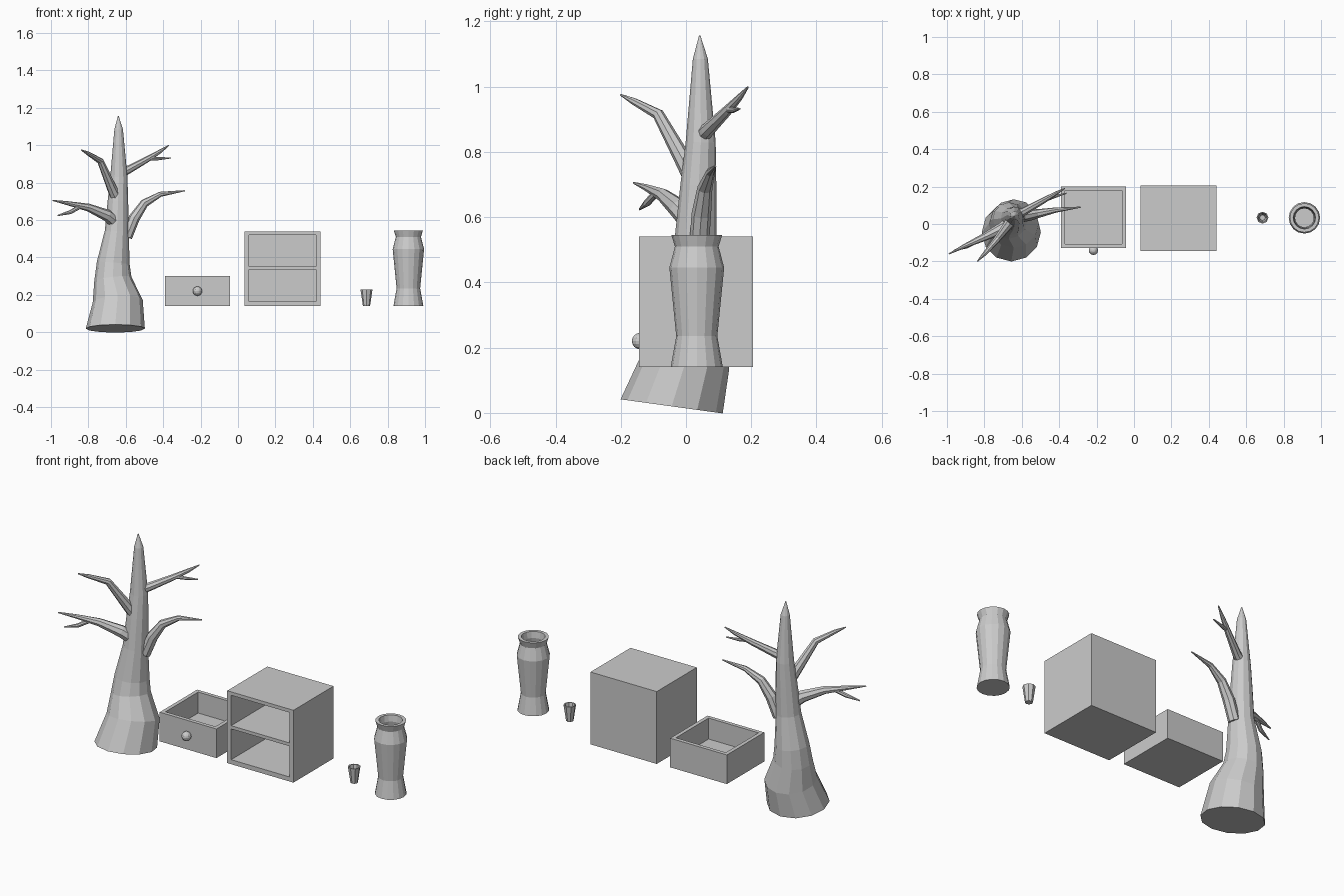
import bpy, bmesh, math
from mathutils import Vector

if "Cube" in bpy.data.objects:
    bpy.data.objects.remove(bpy.data.objects["Cube"])


def finish(name, bm):
    bmesh.ops.recalc_face_normals(bm, faces=bm.faces)
    me = bpy.data.meshes.new(name)
    bm.to_mesh(me)
    bm.free()
    ob = bpy.data.objects.new(name, me)
    bpy.context.collection.objects.link(ob)
    return ob


def tube(name, path, sides, start_normal=None):
    """Skin rings along (x, y, z, radius) points, capped at both ends."""
    bm = bmesh.new()
    pts = [Vector(p[:3]) for p in path]
    rings = []
    side = Vector((1, 0, 0)) if abs((pts[1] - pts[0]).normalized().x) < 0.8 else Vector((0, 1, 0))
    for i, p in enumerate(pts):
        n = (pts[min(i + 1, len(pts) - 1)] - pts[max(i - 1, 0)]).normalized()
        if i == 0 and start_normal:
            n = Vector(start_normal).normalized()
        side = (side - n * side.dot(n)).normalized()
        up = n.cross(side)
        ring = []
        for k in range(sides):
            a = 2 * math.pi * k / sides
            ring.append(bm.verts.new(p + (side * math.cos(a) + up * math.sin(a)) * path[i][3]))
        rings.append(ring)
    for a, b in zip(rings, rings[1:]):
        for k in range(sides):
            j = (k + 1) % sides
            bm.faces.new((a[k], a[j], b[j], b[k]))
    bm.faces.new(rings[0])
    bm.faces.new(rings[-1])
    return finish(name, bm)


def lathe(name, x, y, profile, sides):
    """Turn a (radius, z) profile round a vertical axis; ends are capped."""
    bm = bmesh.new()
    rings = [[bm.verts.new((x + r * math.cos(2 * math.pi * k / sides),
                            y + r * math.sin(2 * math.pi * k / sides), z))
              for k in range(sides)] for r, z in profile]
    for a, b in zip(rings, rings[1:]):
        for k in range(sides):
            j = (k + 1) % sides
            bm.faces.new((a[k], a[j], b[j], b[k]))
    bm.faces.new(rings[0])
    bm.faces.new(rings[-1])
    return finish(name, bm)


def box(name, lo, hi):
    bm = bmesh.new()
    bmesh.ops.create_cube(bm, size=1)
    for v in bm.verts:
        v.co = [(l + h) / 2 + c * (h - l) for l, h, c in zip(lo, hi, v.co)]
    return finish(name, bm)


def cut(ob, name, lo, hi):
    """Hollow out a box-shaped pocket and remove the cutter."""
    cutter = box(name, lo, hi)
    cutter.hide_render = True
    mod = ob.modifiers.new(name, 'BOOLEAN')
    mod.operation = 'DIFFERENCE'
    mod.solver = 'EXACT'
    mod.object = cutter
    bpy.context.view_layer.objects.active = ob
    bpy.ops.object.modifier_apply(modifier=mod.name)
    bpy.data.objects.remove(cutter)


# Tree trunk
tube("tree_trunk", [
    (-.656, -.044, .02, .158), (-.643, .002, .165, .134), (-.669, .02, .285, .1),
    (-.667, .027, .37, .088), (-.648, .03, .54, .064), (-.642, .038, .70, .055),
    (-.637, .045, .83, .046), (-.638, .044, 1.085, .023), (-.64, .042, 1.157, .002)],
    12, (0, .138, 1))

# Branches and twigs
branches = {
    "lower_left_branch": [(-.64, .025, .575, .036), (-.70, -.02, .625, .032),
                          (-.80, -.07, .667, .021), (-.91, -.12, .69, .011), (-.99, -.16, .705, .003)],
    "lower_left_twig": [(-.84, -.09, .675, .012), (-.895, -.12, .643, .011), (-.965, -.142, .624, .003)],
    "upper_left_branch": [(-.645, .03, .71, .034), (-.672, -.003, .765, .027),
                          (-.735, -.085, .915, .018), (-.80, -.16, .955, .011), (-.838, -.2, .975, .003)],
    "upper_right_branch": [(-.64, .045, .845, .027), (-.59, .066, .867, .022),
                           (-.485, .125, .925, .016), (-.415, .165, .968, .01), (-.37, .19, .999, .003)],
    "upper_right_twig": [(-.48, .127, .93, .01), (-.43, .145, .928, .009), (-.36, .165, .932, .003)],
    "lower_right_branch": [(-.595, .04, .51, .03), (-.555, .047, .61, .03),
                           (-.50, .058, .69, .023), (-.415, .075, .738, .014), (-.285, .09, .757, .003)],
}
for name, path in branches.items():
    tube(name, path, 8)

# Open drawer with round knob
drawer = box("drawer", (-.39, -.127, .14), (-.043, .2, .301))
cut(drawer, "drawer_pocket", (-.369, -.106, .185), (-.064, .179, .4))
bm = bmesh.new()
bmesh.ops.create_uvsphere(bm, u_segments=12, v_segments=8, radius=.025)
bmesh.ops.translate(bm, verts=bm.verts, vec=(-.217, -.141, .22))
finish("drawer_knob", bm)

# Cabinet with two compartments
cabinet = box("cabinet", (.035, -.144, .14), (.44, .206, .54))
for z0, z1 in ((.165, .335), (.353, .521)):
    cut(cabinet, "compartment", (.059, -.3, z0), (.416, .182, z1))

# Small cup
lathe("cup", .687, .034, [(.019, .14), (.032, .228), (.026, .228), (.015, .15)], 8)

# Tall vase
lathe("vase", .911, .033, [
    (.08, .14), (.063, .235), (.084, .445), (.067, .51), (.078, .545),
    (.06, .545), (.055, .51), (.07, .44), (.05, .235), (.06, .16)], 16)
